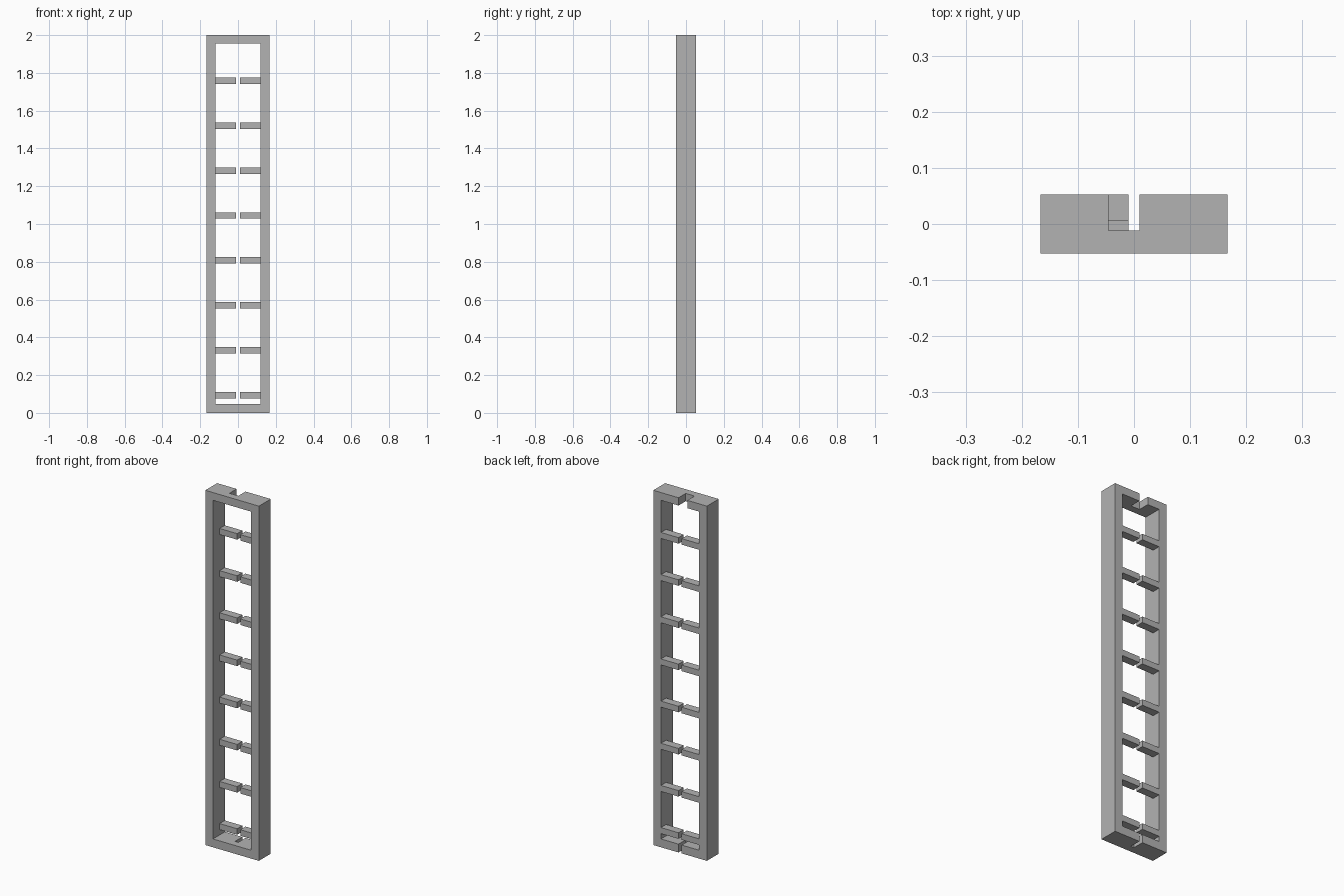
import bpy
import bmesh
from mathutils import Vector

if "Cube" in bpy.data.objects:
    bpy.data.objects.remove(bpy.data.objects["Cube"])

grey = bpy.data.materials.new("plain grey")
grey.use_nodes = True
grey.diffuse_color = (0.45, 0.45, 0.45, 1)
grey.node_tree.nodes["Principled BSDF"].inputs["Base Color"].default_value = (0.45, 0.45, 0.45, 1)

HALF_W, HALF_D, HEIGHT = 0.167, 0.0527, 2.0
INNER, SILL, LINTEL = 0.119, 0.047, 1.956
SLOT_L, SLOT_R, SLOT_Y = -0.010, 0.0097, -0.0115


def box(name, low, high):
    """Axis-aligned block between two corners."""
    low, high = Vector(low), Vector(high)
    bm = bmesh.new()
    bmesh.ops.create_cube(bm, size=1)
    for v in bm.verts:
        v.co = (low + high) / 2 + v.co * (high - low)
    mesh = bpy.data.meshes.new(name)
    bm.to_mesh(mesh)
    bm.free()
    mesh.materials.append(grey)
    obj = bpy.data.objects.new(name, mesh)
    bpy.context.collection.objects.link(obj)
    return obj


def cut(target, low, high):
    """Subtract a block from the target and discard the cutter."""
    cutter = box("cutter", low, high)
    cutter.hide_render = True
    mod = target.modifiers.new("cut", "BOOLEAN")
    mod.operation, mod.solver, mod.object = "DIFFERENCE", "EXACT", cutter
    bpy.context.view_layer.objects.active = target
    bpy.ops.object.modifier_apply(modifier=mod.name)
    bpy.data.objects.remove(cutter)


# Outer frame with its tall opening
frame = box("frame", (-HALF_W, -HALF_D, 0), (HALF_W, HALF_D, HEIGHT))
cut(frame, (-INNER, -1, SILL), (INNER, 1, LINTEL))

# Wide slot through the top bar, narrow slot through the bottom bar
cut(frame, (-0.0455, SLOT_Y, LINTEL - 0.1), (SLOT_R, 1, HEIGHT + 0.1))
cut(frame, (SLOT_L, SLOT_Y, -0.1), (SLOT_R, 1, SILL + 0.02))

# Pairs of short rungs at the back, with a gap between them
for i in range(8):
    z = 0.077 + i * 0.2377
    for side, x0, x1 in (("right", -INNER, SLOT_L), ("left", SLOT_R, INNER)):
        box(f"{side}_rung_{i + 1}", (x0, 0.0065, z), (x1, HALF_D, z + 0.034))
